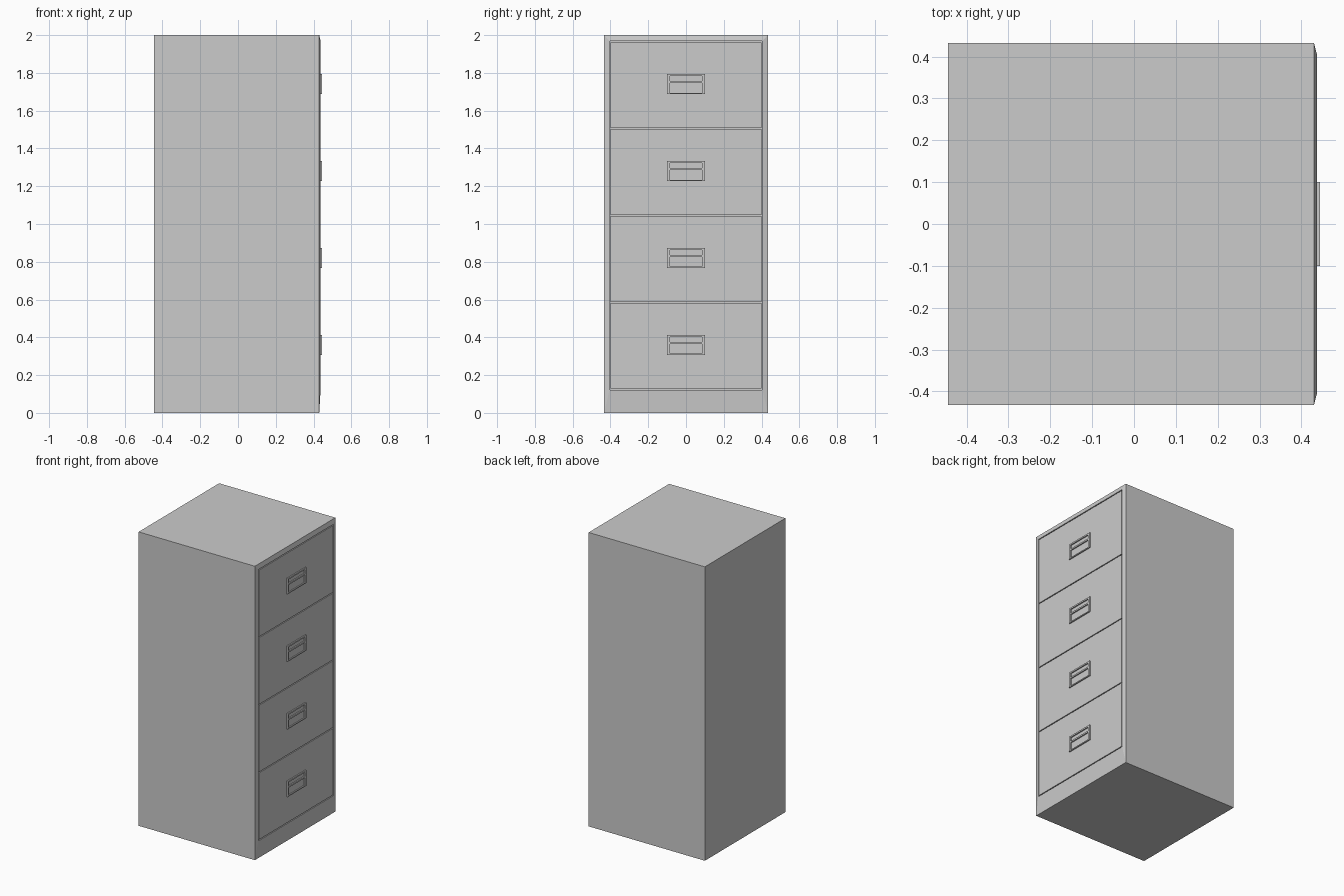
import bpy, bmesh
from mathutils import Vector

if "Cube" in bpy.data.objects:
    bpy.data.objects.remove(bpy.data.objects["Cube"])


def make_object(name, bm):
    bmesh.ops.recalc_face_normals(bm, faces=bm.faces)
    me = bpy.data.meshes.new(name)
    bm.to_mesh(me)
    bm.free()
    ob = bpy.data.objects.new(name, me)
    bpy.context.collection.objects.link(ob)
    return ob


def add_box(bm, x, y, z):
    """Add a box from (min, max) ranges and return its vertices."""
    vs = bmesh.ops.create_cube(bm, size=1)["verts"]
    for v in vs:
        v.co = Vector([lo + (c + 0.5) * (hi - lo)
                       for c, (lo, hi) in zip(v.co, (x, y, z))])
    return vs


def boxes(name, *ranges):
    bm = bmesh.new()
    for r in ranges:
        add_box(bm, *r)
    return make_object(name, bm)


def cut(ob, cutter):
    mod = ob.modifiers.new("opening", "BOOLEAN")
    mod.operation = "DIFFERENCE"
    mod.solver = "EXACT"
    mod.object = cutter
    cutter.hide_render = True
    cutter.hide_viewport = True


BACK, EDGE, FRONT, TIP = -0.445, 0.43, 0.437, 0.445
W, H = 0.433, 2.0
Z0, PITCH, GAP, DW = 0.125, 0.46, 0.006, 0.40
Z1 = Z0 + 4 * PITCH

# Cabinet shell with a shallow sloping face frame
bm = bmesh.new()
add_box(bm, (BACK, EDGE), (-W, W), (0, H))
face = max(bm.faces, key=lambda f: f.calc_center_median().x)
frame = bmesh.ops.extrude_face_region(bm, geom=[face])
bmesh.ops.delete(bm, geom=[face], context="FACES_ONLY")
for v in [g for g in frame["geom"] if isinstance(g, bmesh.types.BMVert)]:
    v.co = (FRONT, 0.406 if v.co.y > 0 else -0.406, Z1 + 0.006 if v.co.z > 1 else Z0 - 0.006)
shell = make_object("cabinet_shell", bm)

# Drawer recess
recess = boxes("recess_cutter", ((0.42, 0.5), (-DW - 0.003, DW + 0.003),
                                 (Z0 - 0.003, Z1 + 0.003)))
cut(shell, recess)

# Drawer fronts and handles with label slot and pull opening
for i in range(4):
    z = Z0 + i * PITCH
    boxes(f"drawer_front_{i + 1}",
          ((0.415, FRONT), (-DW, DW), (z + GAP / 2, z + PITCH - GAP / 2)))
    h = z + 0.182
    handle = boxes(f"drawer_handle_{i + 1}",
                   ((FRONT - 0.002, TIP), (-0.1, 0.1), (h, h + 0.106)))
    openings = boxes(f"handle_cutter_{i + 1}",
                     ((0.4, 0.5), (-0.085, 0.085), (h + 0.007, h + 0.059)),
                     ((0.4, 0.5), (-0.085, 0.085), (h + 0.069, h + 0.096)))
    cut(handle, openings)
